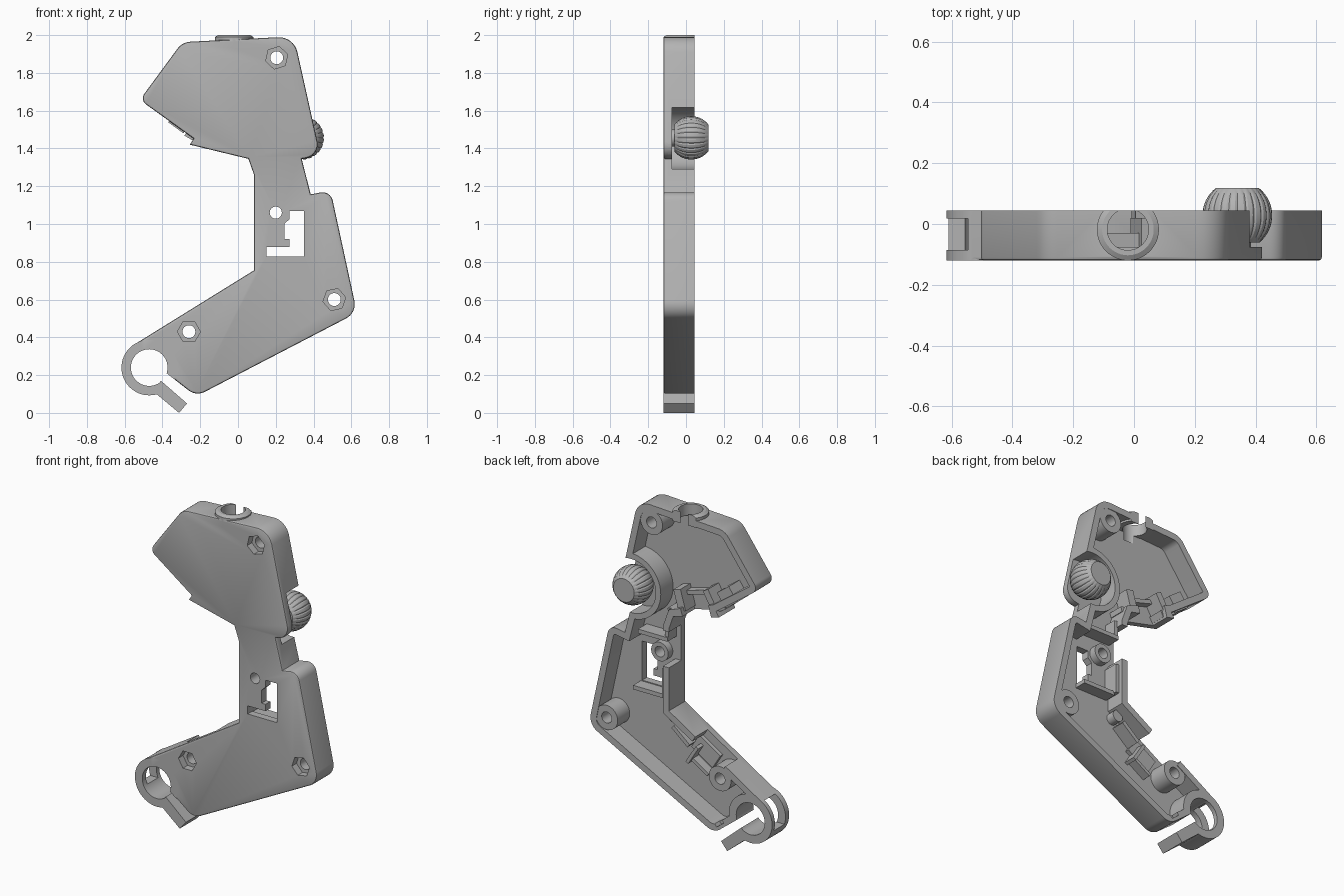
import bpy, bmesh, math
from math import sin, cos, pi, radians
from mathutils import Vector, Matrix

cube = bpy.data.objects.get("Cube")
if cube:
    bpy.data.objects.remove(cube, do_unlink=True)

mat = bpy.data.materials.new("plain_grey")
mat.use_nodes = True
GREY = (0.45, 0.45, 0.45, 1)
mat.diffuse_color = GREY
mat.node_tree.nodes["Principled BSDF"].inputs["Base Color"].default_value = GREY

FRONT, FLOOR, RIM = -0.12, -0.075, 0.045


def add_object(name, bm):
    bmesh.ops.recalc_face_normals(bm, faces=bm.faces)
    mesh = bpy.data.meshes.new(name)
    bm.to_mesh(mesh)
    bm.free()
    mesh.materials.append(mat)
    obj = bpy.data.objects.new(name, mesh)
    bpy.context.collection.objects.link(obj)
    return obj


def prism(name, pts, y0, y1, bevel=0):
    """Extrude an outline of (x, z) points from y0 to y1."""
    bm = bmesh.new()
    face = bm.faces.new([bm.verts.new((x, y0, z)) for x, z in pts])
    top = bmesh.ops.extrude_face_region(bm, geom=[face])["geom"]
    for v in top:
        if isinstance(v, bmesh.types.BMVert):
            v.co.y = y1
    if face not in bm.faces[:]:
        bm.faces.new([v for v in bm.verts if abs(v.co.y - y0) < 1e-6])
    if bevel:
        edges = [e for e in bm.edges if all(abs(v.co.y - y0) < 1e-6 for v in e.verts)]
        bmesh.ops.bevel(bm, geom=edges, offset=bevel, segments=2, profile=0.5, affect="EDGES")
    return add_object(name, bm)


def disc(x, z, r, y0, y1, n=48, name="cutter", turn=0):
    pts = [(x + r * cos(2 * pi * i / n + turn), z + r * sin(2 * pi * i / n + turn)) for i in range(n)]
    return prism(name, pts, y0, y1)


def box(x, z, w, h, y0, y1, angle=0, name="cutter"):
    c, s = cos(radians(angle)), sin(radians(angle))
    pts = [(x + a * w / 2 * c - b * h / 2 * s, z + a * w / 2 * s + b * h / 2 * c)
           for a, b in ((-1, -1), (1, -1), (1, 1), (-1, 1))]
    return prism(name, pts, y0, y1)


def combine(target, tool, how):
    mod = target.modifiers.new("combine", "BOOLEAN")
    mod.operation, mod.object, mod.solver = how, tool, "EXACT"
    with bpy.context.temp_override(object=target, active_object=target):
        bpy.ops.object.modifier_apply(modifier=mod.name)
    bpy.data.objects.remove(tool, do_unlink=True)


def fillet(corners, steps=8):
    """Round each (x, z, radius) corner of a closed outline."""
    out, n = [], len(corners)
    for i, (x, z, r) in enumerate(corners):
        p = Vector((x, z))
        if r <= 0:
            out.append((x, z))
            continue
        a = (Vector(corners[i - 1][:2]) - p).normalized()
        b = (Vector(corners[(i + 1) % n][:2]) - p).normalized()
        half = a.angle(b) / 2
        mid = p + (a + b).normalized() * r / sin(half)
        start = p + a * r / math.tan(half) - mid
        end = p + b * r / math.tan(half) - mid
        sweep = start.angle_signed(end)
        for k in range(steps + 1):
            q = mid + Matrix.Rotation(-sweep * k / steps, 2) @ start
            out.append((q.x, q.y))
    return out


def inset(corners, d):
    out, n = [], len(corners)
    for i, (x, z, r) in enumerate(corners):
        p = Vector((x, z))
        e1 = (p - Vector(corners[i - 1][:2])).normalized()
        e2 = (Vector(corners[(i + 1) % n][:2]) - p).normalized()
        n1, n2 = Vector((-e1.y, e1.x)), Vector((-e2.y, e2.x))
        q = p + (n1 + n2) * d / (1 + n1.dot(n2))
        out.append((q.x, q.y, max(r - d, 0)))
    return out


# Outline of the half shell, counter-clockwise from the clamp
outline = [(-.47, .24, 0), (-.375, .207, 0), (-.221, .088, .08), (.63, .53, .085),
           (.49, 1.177, .055), (.385, 1.157, 0), (.337, 1.345, 0), (.437, 1.36, .075),
           (.296, 1.993, .1), (-.295, 1.963, .09), (-.52, 1.657, .04), (-.235, 1.452, 0),
           (-.255, 1.42, 0), (.055, 1.345, 0), (.085, 1.26, 0), (.085, .755, 0), (-.53, .374, 0)]
shell = prism("half_shell", fillet(outline), FRONT, RIM, bevel=.01)
inner = inset([c for c in outline if c[:2] != (-.255, 1.42)], .04)
combine(shell, prism("cutter", fillet(inner), FLOOR, .2), "DIFFERENCE")

# Wall gaps: head underside, neck side, lower slope
for x, z, w, h, a in ((-.1, 1.4, .2, .14, -16), (.1, 1.13, .09, .22, 0), (-.19, .57, .24, .12, 32)):
    combine(shell, box(x, z, w, h, FLOOR, .2, a), "DIFFERENCE")

# Round housing for the knob, trimmed to the outline
KX, KZ = .34, 1.456
housing = disc(KX, KZ, .2, FLOOR - .02, RIM, name="housing")
combine(housing, prism("cutter", fillet(outline), FRONT, RIM), "INTERSECT")
combine(shell, housing, "UNION")
combine(shell, disc(KX, KZ, .165, FLOOR, .2), "DIFFERENCE")

# Clamp ring with its split, tab and side slot
CX, CZ = -.47, .24
combine(shell, disc(CX, CZ, .147, FRONT, RIM, 64), "UNION")
combine(shell, disc(CX, CZ, .097, -.2, .2, 64), "DIFFERENCE")
combine(shell, box(-.381, .178, .13, .054, -.2, .2, -38), "DIFFERENCE")
tab = [(-.408, .17), (-.27, .05), (-.312, 0), (-.45, .115)]
combine(shell, prism("tab", tab, FRONT, RIM), "UNION")
combine(shell, box(-.575, .28, .15, .17, -.085, .018), "DIFFERENCE")
combine(shell, box(-.25, .165, .06, .045, 0, .2, -38), "DIFFERENCE")

# Screw bosses with through holes and hexagonal nut pockets
for x, z, turn in ((.205, 1.88, .3), (.51, .6, .2), (-.26, .43, 0)):
    combine(shell, disc(x, z, .075, FLOOR - .02, RIM - .003), "UNION")
    combine(shell, disc(x, z, .034, -.2, .2, 32), "DIFFERENCE")
    combine(shell, disc(x, z, .061, -.2, FLOOR, 6, turn=turn), "DIFFERENCE")

# Small boss and switch window in the neck
combine(shell, disc(.2, 1.06, .058, FLOOR - .02, -.03), "UNION")
combine(shell, disc(.2, 1.06, .032, -.2, .2, 32), "DIFFERENCE")
window = [(.15, .828), (.35, .828), (.35, 1.068), (.272, 1.068), (.272, 1.025), (.245, 1.0),
          (.245, .92), (.272, .92), (.272, .878), (.15, .878)]
combine(shell, prism("cutter", window, -.2, FLOOR + .01), "DIFFERENCE")

# Cable collar through the top wall


def collar_part(name, r, z0, z1, top):
    bm = bmesh.new()
    bmesh.ops.create_cone(bm, cap_ends=True, segments=48, radius1=r, radius2=top, depth=z1 - z0,
                          matrix=Matrix.Translation((-.02, -.018, (z0 + z1) / 2)))
    return add_object(name, bm)


collar = collar_part("collar", .102, 1.93, 1.99, .102)
combine(collar, collar_part("lip", .102, 1.99, 2.0, .085), "UNION")
combine(collar, box(0, 1.95, .5, .4, RIM, .3), "DIFFERENCE")
combine(collar, box(0, 1.95, .5, .4, -.3, FRONT), "DIFFERENCE")
combine(shell, collar, "UNION")
combine(shell, collar_part("bore", .068, 1.88, 2.1, .068), "DIFFERENCE")
combine(shell, box(-.02, 1.96, .05, .12, 0, .2), "DIFFERENCE")

# Interior ribs and holders: x, z, width, height, top y, angle
ribs = {
    "switch_shelf": (.25, .81, .22, .025, .0, 0),
    "switch_side": (.135, .9, .025, .18, .02, 0),
    "neck_shelf": (.22, 1.17, .2, .025, .01, 0),
    "neck_rib": (.13, 1.22, .025, .12, .0, 0),
    "cable_rib": (.03, .6, .025, .14, .01, -50),
    "holder_floor": (-.1, .52, .17, .1, -.05, 32),
    "holder_end": (-.04, .5, .02, .13, 0, 32),
    "holder_side": (-.08, .43, .13, .02, -.02, 32),
    "head_clip_right": (.03, 1.44, .05, .13, .02, -16),
    "head_clip_right_foot": (.06, 1.37, .1, .03, .02, -16),
    "head_clip_left": (-.19, 1.49, .04, .15, .03, -30),
    "head_clip_left_foot": (-.23, 1.46, .1, .04, .02, -30),
    "head_block": (-.3, 1.55, .1, .1, .03, -36),
    "head_bar": (-.08, 1.5, .22, .025, -.03, -16),
}
for name, (x, z, w, h, top, angle) in ribs.items():
    box(x, z, w, h, FLOOR - .01, top, angle, name)
disc(.1, .69, .035, FLOOR - .01, -.02, 24, "cable_peg")

# Ribbed ball knob: latitude rings with a narrow groove every fourth column
bm = bmesh.new()
R, COLS, ROWS, KY = .115, 96, 16, .028
rings = []
for i in range(ROWS + 1):
    lat = radians(-50 + 102 * i / ROWS)
    ring = []
    for j in range(COLS):
        r = R * cos(lat) * (.965 if j % 4 == 0 and 0 < i < ROWS else 1)
        t = 2 * pi * j / COLS
        ring.append(bm.verts.new((KX + r * cos(t), KY + R * sin(lat), KZ + r * sin(t))))
    rings.append(ring)
for a, b in zip(rings, rings[1:]):
    for j in range(COLS):
        k = (j + 1) % COLS
        bm.faces.new((a[j], a[k], b[k], b[j]))
bm.faces.new(rings[0])
bm.faces.new(rings[-1])
add_object("ball_knob", bm)
disc(KX, KZ, .045, FLOOR - .01, -.05, 32, "knob_stem")

# Smooth curved walls, keep hard edges
for obj in bpy.context.scene.objects:
    obj.select_set(obj.type == "MESH" and mat.name in obj.data.materials)
    if obj.select_get():
        bpy.context.view_layer.objects.active = obj
bpy.ops.object.shade_smooth_by_angle(angle=radians(25))
